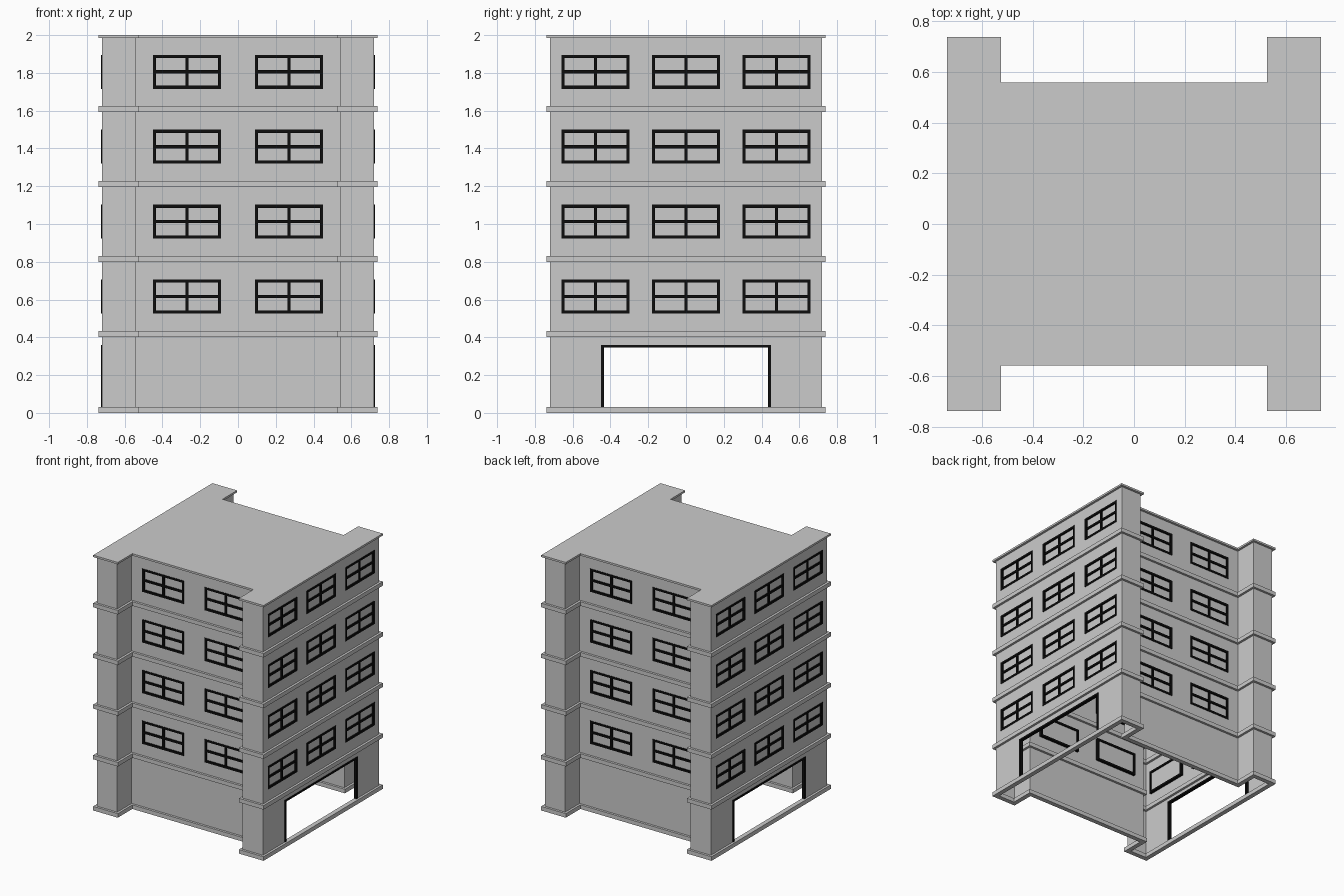
import bpy, bmesh
from mathutils import Matrix, Vector

if "Cube" in bpy.data.objects:
    bpy.data.objects.remove(bpy.data.objects["Cube"])

WALL, NX, NY, TOP = 0.72, 0.543, 0.54, 2.0     # outer wall, notch half width, notch depth line
STOREY = 0.397
WIN_Z = [0.615 + STOREY * i for i in range(4)]
WIN_W, WIN_H, DOOR_W, DOOR_H = 0.36, 0.18, 0.90, 0.36


def material(name, v):
    m = bpy.data.materials.new(name)
    m.diffuse_color = (v, v, v, 1)
    m.use_nodes = True
    m.node_tree.nodes["Principled BSDF"].inputs["Base Color"].default_value = m.diffuse_color
    return m


black = material("black_frame", 0.004)
glass = material("glass", 0.75)


def to_mesh(name, bm, mat=None):
    me = bpy.data.meshes.new(name)
    bm.to_mesh(me)
    bm.free()
    if mat:
        me.materials.append(mat)
    return me


def place(name, me, matrix=Matrix()):
    ob = bpy.data.objects.new(name, me)
    ob.matrix_world = matrix
    bpy.context.collection.objects.link(ob)
    return ob


def box(bm, x0, x1, y0, y1, z0, z1):
    m = Matrix.Translation(((x0 + x1) / 2, (y0 + y1) / 2, (z0 + z1) / 2))
    m = m @ Matrix.Diagonal((x1 - x0, y1 - y0, z1 - z0, 1))
    bmesh.ops.create_cube(bm, size=1, matrix=m)


def plan(o):
    """H-shaped outline, counter-clockwise, pushed outward by o."""
    a, b, c = WALL + o, NX - o, NY + o
    right = [(b, -c), (b, -a), (a, -a), (a, a), (b, a), (b, c)]
    return right + [(-x, -y) for x, y in right]


def ring(name, z0, z1, inner, outer):
    bm = bmesh.new()
    loops = [[bm.verts.new((x, y, z)) for x, y in plan(o)]
             for o, z in ((outer, z0), (outer, z1), (inner, z1), (inner, z0))]
    for k in range(4):
        p, q = loops[k], loops[(k + 1) % 4]
        for i in range(12):
            j = (i + 1) % 12
            bm.faces.new((p[i], p[j], q[j], q[i]))
    place(name, to_mesh(name, bm))


def wall(name, length, holes, matrix):
    """Thin wall sheet laid out as a grid that skips the openings."""
    bm = bmesh.new()
    us = sorted({-length / 2, length / 2, *[h[0] for h in holes], *[h[1] for h in holes]})
    zs = sorted({0, TOP, *[h[2] for h in holes], *[h[3] for h in holes]})
    for u0, u1 in zip(us, us[1:]):
        for z0, z1 in zip(zs, zs[1:]):
            u, z = (u0 + u1) / 2, (z0 + z1) / 2
            if any(h[0] < u < h[1] and h[2] < z < h[3] for h in holes):
                continue
            bm.faces.new([bm.verts.new(c) for c in
                          ((u0, 0, z0), (u0, 0, z1), (u1, 0, z1), (u1, 0, z0))])
    bmesh.ops.remove_doubles(bm, verts=bm.verts, dist=1e-5)
    bm.normal_update()
    if bm.faces[:][0].normal.y < 0:
        bmesh.ops.reverse_faces(bm, faces=bm.faces[:])
    place(name, to_mesh(name, bm), matrix)


# window frame with cross bars (local +y points outward)
w, h, t, m = WIN_W / 2, WIN_H / 2, 0.016, 0.008
bm = bmesh.new()
for s in (-1, 1):
    box(bm, *sorted((s * w, s * (w - t))), -0.02, 0.004, -h, h)
    box(bm, -w + t, w - t, -0.02, 0.004, *sorted((s * h, s * (h - t))))
box(bm, -m, m, -0.008, 0.002, -h + t, h - t)
box(bm, -w + t, w - t, -0.008, 0.002, -m, m)
frame_mesh = to_mesh("window_frame", bm, black)

# glass pane
bm = bmesh.new()
box(bm, -w + t, w - t, -0.012, -0.008, -h + t, h - t)
pane_mesh = to_mesh("window_pane", bm, glass)

# doorway frame: two jambs and a lintel
bm = bmesh.new()
d, t = DOOR_W / 2, 0.015
for s in (-1, 1):
    box(bm, *sorted((s * d, s * (d - t))), -0.02, 0.004, 0.03, DOOR_H)
box(bm, -d + t, d - t, -0.02, 0.004, DOOR_H - t, DOOR_H)
door_mesh = to_mesh("doorway_frame", bm, black)

# walls with their windows and doorways
pts = [Vector((x, y, 0)) for x, y in plan(0)]
for i, p in enumerate(pts):
    q = pts[(i + 1) % 12]
    e = q - p
    length, e = e.length, e.normalized()
    out = Vector((e.y, -e.x, 0))
    mat = Matrix((-e, out, Vector((0, 0, 1)))).transposed().to_4x4()
    mat.translation = (p + q) / 2
    side = length > 1.3
    centres = (-0.48, 0, 0.48) if side else (-0.27, 0.27) if length > 1 else ()
    holes = [(c - w, c + w, z - h, z + h) for c in centres for z in WIN_Z]
    if side:
        holes.append((-d, d, 0, DOOR_H))
        place("doorway_frame", door_mesh, mat)
    wall("wall", length, holes, mat)
    for c in centres:
        for z in WIN_Z:
            at = mat @ Matrix.Translation((c, 0, z))
            place("window_frame", frame_mesh, at)
            place("window_pane", pane_mesh, at)

# floor bands and the roof rim
for i in range(5):
    z = i * STOREY + (0 if i == 0 else 0.004)
    ring("floor_band", z, z + 0.032, -0.018, 0.018)
ring("roof_rim", TOP - 0.015, TOP, 0, 0.018)

# roof slab
bm = bmesh.new()
bm.faces.new([bm.verts.new((x, y, TOP)) for x, y in plan(0)])
place("roof", to_mesh("roof", bm))
